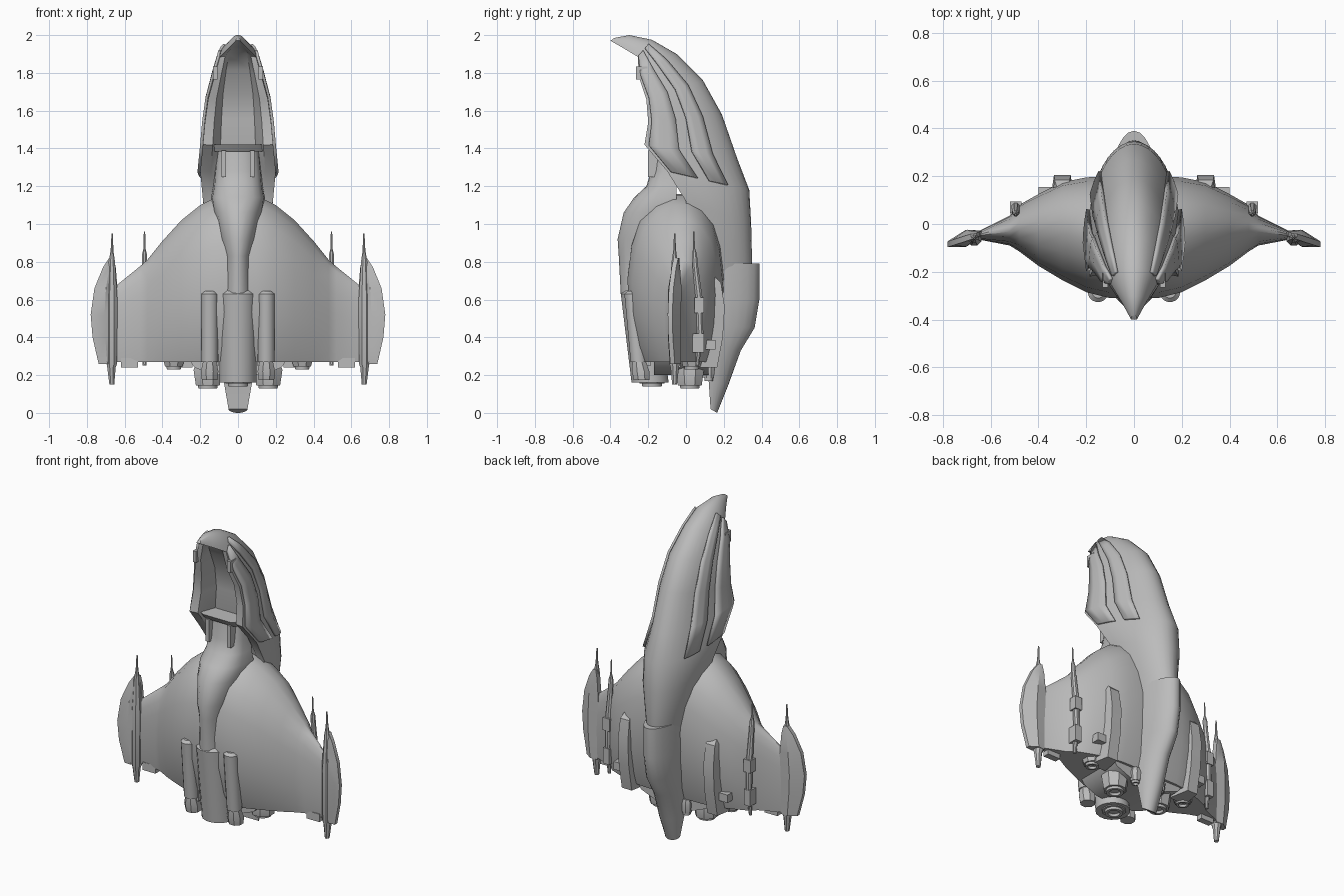
import bpy, bmesh
from math import sin, cos, pi, radians

cube = bpy.data.objects.get("Cube")
if cube:
    bpy.data.objects.remove(cube, do_unlink=True)

grey = bpy.data.materials.new("hull_grey")
grey.use_nodes = True
COLOUR = (0.5, 0.5, 0.5, 1)
grey.diffuse_color = COLOUR
grey.node_tree.nodes["Principled BSDF"].inputs["Base Color"].default_value = COLOUR


def loft(name, rings, mirror=False, closed=True, angle=35):
    """Skin a list of equal rings of points; closed rings get end caps."""
    bm = bmesh.new()
    rows = [[bm.verts.new(p) for p in r] for r in rings]
    n = len(rows[0])
    for a, b in zip(rows, rows[1:]):
        for i in range(n if closed else n - 1):
            j = (i + 1) % n
            bm.faces.new((a[i], a[j], b[j], b[i]))
    if closed:
        bm.faces.new(rows[0])
        bm.faces.new(rows[-1])
    bmesh.ops.recalc_face_normals(bm, faces=bm.faces)
    me = bpy.data.meshes.new(name)
    bm.to_mesh(me)
    bm.free()
    me.materials.append(grey)
    me.polygons.foreach_set("use_smooth", [True] * len(me.polygons))
    me.set_sharp_from_angle(angle=radians(angle))
    ob = bpy.data.objects.new(name, me)
    bpy.context.collection.objects.link(ob)
    if mirror:
        ob.modifiers.new("Mirror", 'MIRROR')
    return ob


def ring(x, y, z, rx, ry=None, n=16):
    ry = ry or rx
    return [(x + rx * cos(2 * pi * (i + .5) / n), y + ry * sin(2 * pi * (i + .5) / n), z)
            for i in range(n)]


def column(name, rows, mirror=False, n=16):
    return loft(name, [ring(*r, n=n) for r in rows], mirror)


def box(name, x, y, z, sx, sy, sz, mirror=True):
    rings = [[(x + a * sx, y + b * sy, h) for a, b in ((-1, -1), (1, -1), (1, 1), (-1, 1))]
             for h in (z - sz, z + sz)]
    return loft(name, rings, mirror)


def nozzle(name, x, y, top, low, r, mirror=True):
    """Eight-sided housing with a hollow round exhaust."""
    column(name + "_housing", [(x, y, top, r * .9), (x, y, top - (top - low) * .3, r * 1.2),
                               (x, y, low + .015, r)], mirror, 8)
    column(name + "_exhaust", [(x, y, low + .03, r * .8), (x, y, low, r * .75),
                               (x, y, low, r * .5), (x, y, low + .025, r * .4)], mirror)


# Wing body, lofted along the span
BASE = .27
SHAPE = [(0, .72), (.1, .84), (.3, .97), (.5, 1), (.7, .92), (.85, .76), (.95, .48), (1, .15)]


def body_ring(x, front, back, top):
    mid = front * .45 + back * .55
    h = top - BASE
    a = [(x, mid + (front - mid) * w, BASE + h * s) for s, w in SHAPE]
    b = [(x, mid + (back - mid) * w, BASE + h * s) for s, w in reversed(SHAPE)]
    return a + b


span = [(0, -.31, .2, 1.16), (.1, -.31, .2, 1.15), (.2, -.285, .195, 1.1), (.3, -.235, .175, 1.02),
        (.4, -.175, .125, .91), (.48, -.115, .08, .81), (.52, -.09, .035, .775),
        (.65, -.065, -.03, .67)]
halves = [(-r[0],) + r[1:] for r in span[:0:-1]]
loft("wing_body", [body_ring(*r) for r in halves + span])

# Curved hood and spine: front y, front z, back y, back z, half width, channel depth
HOOD = [(-.4, 1.97, -.38, 1.985, .012, .02), (-.33, 1.93, -.3, 2.0, .05, .1),
        (-.255, 1.885, -.18, 1.975, .095, .2), (-.25, 1.78, -.05, 1.9, .125, .3),
        (-.21, 1.66, .09, 1.76, .158, .3), (-.2, 1.54, .19, 1.58, .175, .28),
        (-.22, 1.42, .27, 1.35, .186, .25), (-.1, 1.28, .335, 1.18, .2, .1),
        (0, 1.12, .345, 1.0, .185, .02), (0, .95, .35, .79, .14, .02),
        (.05, .6, .32, .6, .09, .02)]


def arc(row, lo, hi, steps, grow=0):
    yf, zf, yb, zb, w, _ = row
    out = []
    for i in range(steps + 1):
        t = pi * (lo + (hi - lo) * i / steps)
        v = sin(t) * (1 + grow)
        out.append(((w + grow) * cos(t), yf + (yb - yf) * v, zf + (zb - zf) * v))
    return out


def hood_ring(row):
    yf, zf, yb, zb, w, d = row
    inner = [(-.72, .02), (-.5, d), (.5, d), (.72, .02)]
    return arc(row, 0, 1, 20) + [(w * x, yf + (yb - yf) * v, zf + (zb - zf) * v)
                                 for x, v in inner]


loft("hood", [hood_ring(r) for r in HOOD], angle=40)

# Raised plates along the sides of the hood
for name, lo, hi, first, last in (("cheek_plate", .015, .12, 2, 8), ("shoulder_plate", .17, .26, 2, 8)):
    plate = loft(name, [arc(r, lo, hi, 3, .008) for r in HOOD[first:last]], True, False)
    solid = plate.modifiers.new("Thickness", 'SOLIDIFY')
    solid.thickness = .014
    solid.offset = 0
    bpy.context.view_layer.update()

# Tail shell continuing the spine to the ground
TAIL = [(.1, .79, .39, .79, .105), (.1, .6, .388, .6, .107), (.1, .47, .363, .45, .1),
        (.1, .36, .29, .33, .09), (.12, .17, .225, .15, .076), (.13, .02, .165, .0, .05)]
loft("tail_shell", [arc(r + (0,), 0, 1, 14) for r in TAIL])

# Throat, lip and chest keel
keel = [(1.42, -.17, .085), (1.28, -.185, .095), (1.2, -.21, .1), (1.14, -.275, .11),
        (1.06, -.33, .1), (.92, -.362, .08), (.83, -.356, .062), (.62, -.345, .07)]
loft("chest_keel", [[(w * 1.3 * cos(pi * i / 10), -.05 + (y + .05) * sin(pi * i / 10) ** .6, z)
                     for i in range(11)] for z, y, w in keel], angle=45)
loft("throat_lip", [[(-.13, y, z), (-.1, y - .02, z), (.1, y - .02, z), (.13, y, z),
                     (.13, -.05, z), (-.13, -.05, z)] for z, y in ((1.42, -.19), (1.385, -.165))])
box("throat_rib", .075, -.15, 1.32, .012, .05, .07)
box("jaw_collar", .12, -.235, 1.8, .012, .03, .035)

# Belly booster and its side pods
column("belly_booster", [(0, -.25, .67, .06), (0, -.247, .63, .1), (0, -.19, .16, .1)])
column("side_pod", [(.15, -.285, .645, .025), (.15, -.283, .63, .044), (.15, -.25, .27, .044)], True)
column("pod_foot", [(.15, -.25, .28, .036), (.15, -.24, .22, .05), (.15, -.235, .175, .045)], True, 8)
box("pod_mount", .13, -.22, .42, .03, .035, .17)
nozzle("booster_nozzle", 0, -.18, .2, .14, .07, False)

# Engine block with main and outer thrusters
loft("engine_block", [[(-w, -.17, z), (w, -.17, z), (w, .12, z), (-w, .12, z)]
                      for z, w in ((.3, .27), (.24, .23), (.2, .13))])
nozzle("main_thruster", .16, .02, .27, .13, .068)
nozzle("outer_thruster", .34, .03, .3, .23, .05)
nozzle("rear_thruster", .09, .12, .27, .17, .03)
box("wing_foot", .575, -.05, .265, .045, .02, .025)

# Long fairings on the back of the wings
fairing = [(.73, .09, .145, .02), (.69, .05, .185, .032), (.56, .03, .205, .035),
           (.4, .03, .195, .035), (.24, .03, .165, .035)]
loft("back_fairing", [[(.3 - w * 1.7, a, z), (.3 - w, b, z), (.3 + w, b, z), (.3 + w * 1.7, a, z)]
                      for z, a, b, w in fairing], True, angle=25)
box("fairing_clip", .37, .125, .36, .03, .03, .025)

# Wing cannons
column("wing_cannon", [(.495, .04, .96, .004), (.495, .043, .87, .006), (.495, .045, .84, .014),
                       (.495, .05, .77, .016), (.495, .07, .6, .02), (.495, .075, .42, .018),
                       (.495, .06, .25, .01)], True, 8)
box("cannon_clamp", .495, .07, .57, .024, .024, .04)
box("cannon_block", .495, .065, .37, .022, .03, .05)

# Blade fins at the wing tips, thickest along the middle
fin = [(.82, .658, .682), (.77, .647, .715), (.66, .638, .76), (.52, .634, .78),
       (.4, .637, .77), (.26, .645, .738)]


def fin_ring(z, a, b):
    def lean(x):
        return -.04 - (x - .64) * .32
    m = (a + b) / 2
    t = .32 * (b - a) if b - a < .1 else .035
    return [(a, lean(a) - .01, z), (m, lean(m) - t, z), (b, lean(b) - .012, z),
            (b, lean(b) + .012, z), (m, lean(m) + t, z), (a, lean(a) + .01, z)]


loft("tip_fin", [fin_ring(*r) for r in fin], True)
column("fin_spike", [(.666, -.06, .95, .004), (.667, -.06, .86, .008), (.668, -.06, .8, .018),
                     (.668, -.06, .6, .032), (.668, -.06, .26, .03), (.67, -.06, .24, .024),
                     (.668, -.06, .15, .014)], True, 8)
